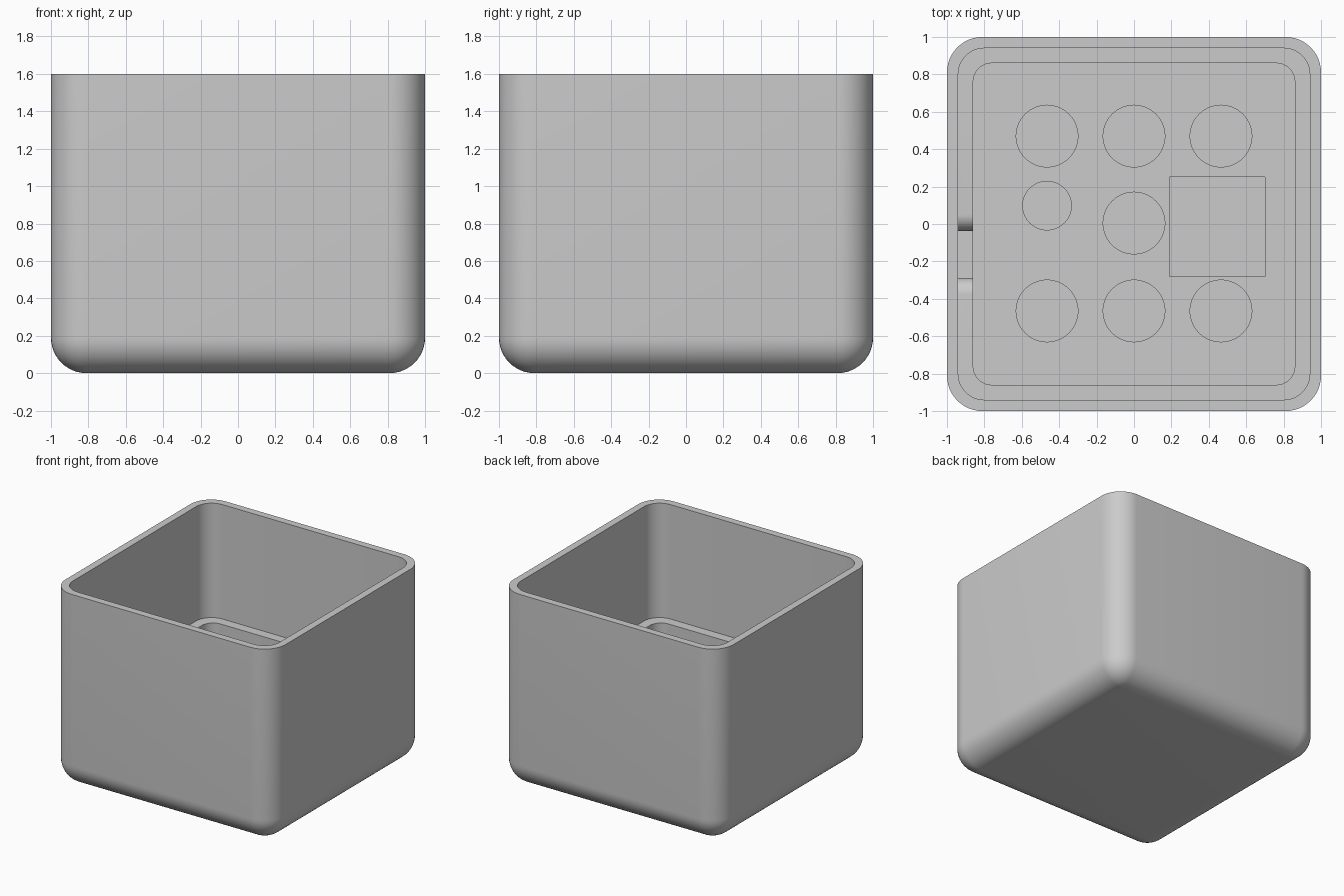
import bpy, bmesh
from math import sin, cos, pi

cube = bpy.data.objects.get("Cube")
if cube:
    bpy.data.objects.remove(cube)

SEG = 12
TOP, LEDGE, FLOOR, POCKET, NOTCH = 1.6, 0.66, 0.4, 0.2, 0.48
R = 0.19

grey = bpy.data.materials.new("light_grey")
grey.use_nodes = True
grey.diffuse_color = (0.6, 0.6, 0.6, 1)
grey.node_tree.nodes["Principled BSDF"].inputs["Base Color"].default_value = (0.6, 0.6, 0.6, 1)


def rounded_square(half, r, z):
    """Counter-clockwise rounded square outline."""
    pts = []
    for q in range(4):
        a0 = q * pi / 2
        sx = 1 if q in (0, 3) else -1
        sy = 1 if q in (0, 1) else -1
        for i in range(SEG + 1):
            a = a0 + pi / 2 * i / SEG
            pts.append((sx * (half - r) + r * cos(a), sy * (half - r) + r * sin(a), z))
    return pts


def loft(name, rings):
    """Closed solid through a list of equal-length outlines."""
    bm = bmesh.new()
    loops = [[bm.verts.new(p) for p in ring] for ring in rings]
    n = len(loops[0])
    for a, b in zip(loops, loops[1:]):
        for i in range(n):
            j = (i + 1) % n
            bm.faces.new((a[i], a[j], b[j], b[i]))
    bm.faces.new(loops[0][::-1])
    bm.faces.new(loops[-1])
    bmesh.ops.remove_doubles(bm, verts=bm.verts, dist=1e-5)
    bmesh.ops.recalc_face_normals(bm, faces=bm.faces)
    mesh = bpy.data.meshes.new(name)
    bm.to_mesh(mesh)
    bm.free()
    mesh.materials.append(grey)
    obj = bpy.data.objects.new(name, mesh)
    bpy.context.collection.objects.link(obj)
    return obj


def circle(x, y, r, z, n=64):
    return [(x + r * cos(2 * pi * i / n), y + r * sin(2 * pi * i / n), z) for i in range(n)]


def cut(target, cutter):
    mod = target.modifiers.new("cut", "BOOLEAN")
    mod.operation = "DIFFERENCE"
    mod.solver = "EXACT"
    mod.object = cutter
    bpy.context.view_layer.objects.active = target
    bpy.ops.object.modifier_apply(modifier=mod.name)
    bpy.data.objects.remove(cutter)


# Box: filleted base, outer wall, rim, inner wall, ledge, floor
rings = []
for i in range(SEG + 1):
    t = pi / 2 * i / SEG
    rings.append(rounded_square(1 - R + R * sin(t), R * sin(t), R - R * cos(t)))
rings += [rounded_square(1, R, TOP),
          rounded_square(0.94, 0.14, TOP),
          rounded_square(0.94, 0.14, LEDGE),
          rounded_square(0.86, 0.10, LEDGE),
          rounded_square(0.86, 0.10, FLOOR)]
box = loft("storage_box", rings)

# Round pockets in the floor
pockets = [(x, y, 0.165) for y in (-0.465, 0.47) for x in (-0.465, 0, 0.465)]
pockets += [(0, 0.005, 0.165), (-0.465, 0.098, 0.13)]
for x, y, r in pockets:
    cut(box, loft("pocket_cutter", [circle(x, y, r, POCKET), circle(x, y, r, FLOOR + 0.05)]))

# Rectangular pocket
x0, x1, y0, y1 = 0.19, 0.70, -0.28, 0.25
cut(box, loft("square_cutter", [[(x0, y0, z), (x1, y0, z), (x1, y1, z), (x0, y1, z)]
                                for z in (POCKET, FLOOR + 0.05)]))

# Notch through the ledge with rounded shoulders
mid, half, f = -0.163, 0.125, 0.09
side = [(half, NOTCH)]
for i in range(SEG + 1):
    a = pi / 2 * i / SEG
    side.append((half + f * (1 - cos(a)), LEDGE - f + f * sin(a)))
side.append((half + f, LEDGE + 0.01))
profile = [(mid + y, z) for y, z in side] + [(mid - y, z) for y, z in reversed(side)]
cut(box, loft("notch_cutter", [[(x, y, z) for y, z in profile] for x in (-0.941, -0.8)]))

# Smooth rounded areas, crisp rims
bpy.ops.object.select_all(action="DESELECT")
box.select_set(True)
bpy.context.view_layer.objects.active = box
bpy.ops.object.shade_smooth_by_angle(angle=pi / 6)
